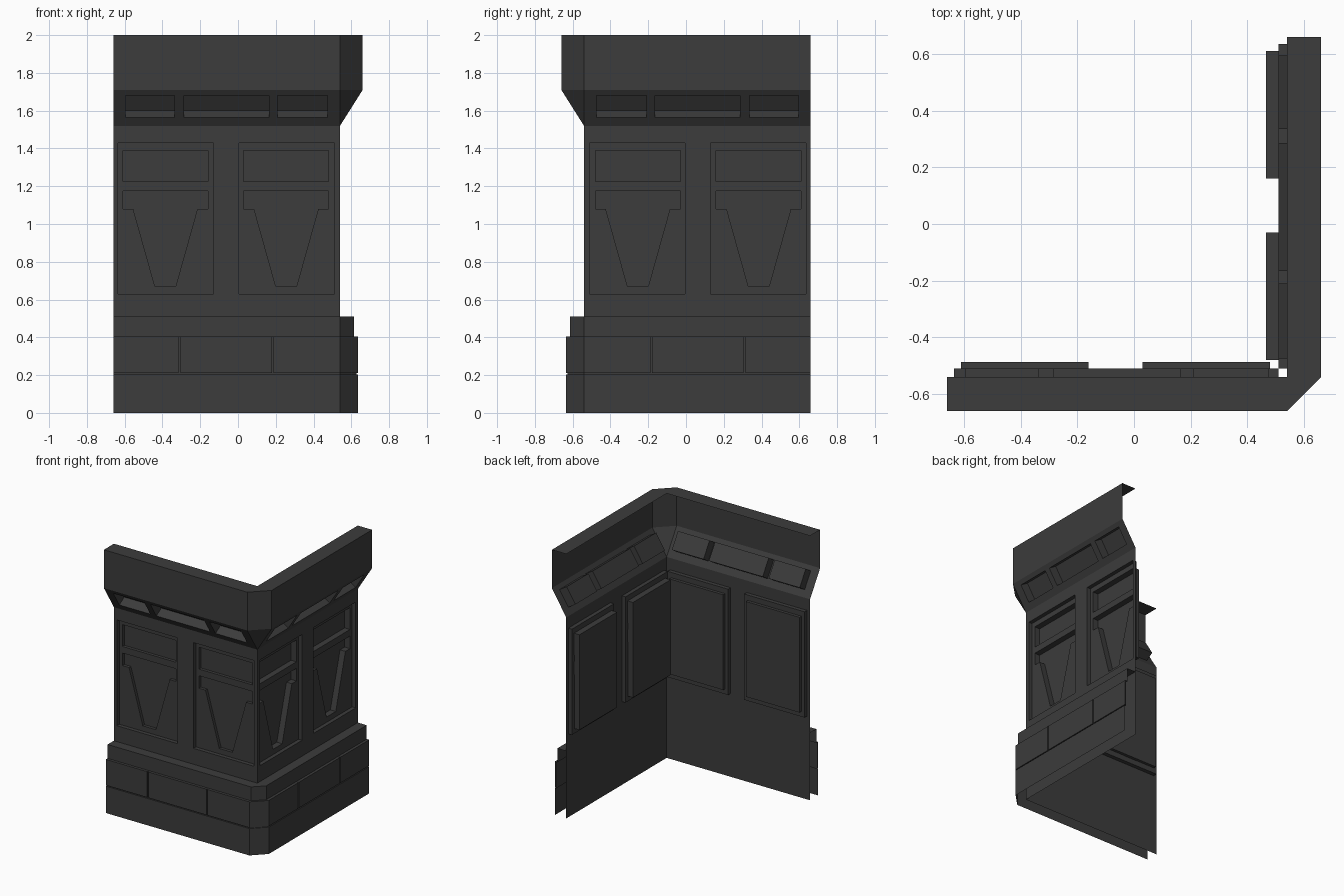
import bpy, bmesh
from mathutils import Vector

if "Cube" in bpy.data.objects:
    bpy.data.objects.remove(bpy.data.objects["Cube"])

W = 0.54      # wall face distance from the centre
END = -0.66   # open end of each wall

mat = bpy.data.materials.new("dark_grey")
mat.diffuse_color = (0.045, 0.045, 0.045, 1)
mat.use_nodes = True
mat.node_tree.nodes["Principled BSDF"].inputs["Base Color"].default_value = mat.diffuse_color

# The front wall is modelled directly; the right wall is its diagonal mirror
front = lambda p: Vector(p)
right = lambda p: Vector((-p[1], -p[0], p[2]))


def finish(name, bm):
    bmesh.ops.remove_doubles(bm, verts=bm.verts[:], dist=0.0005)
    bmesh.ops.recalc_face_normals(bm, faces=bm.faces[:])
    me = bpy.data.meshes.new(name)
    bm.to_mesh(me)
    bm.free()
    me.materials.append(mat)
    ob = bpy.data.objects.new(name, me)
    bpy.context.collection.objects.link(ob)


def rect(x0, x1, z0, z1):
    return [(x0, z0), (x1, z0), (x1, z1), (x0, z1)]


def sheet(bm, place, outer, holes=()):
    """Flat sheet with polygon holes."""
    edges = []
    for loop in [outer, *holes]:
        vs = [bm.verts.new(place(u, v)) for u, v in loop]
        edges += [bm.edges.new((a, b)) for a, b in zip(vs, vs[1:] + vs[:1])]
    o = place(0, 0)
    n = (place(1, 0) - o).cross(place(0, 1) - o).normalized()
    bmesh.ops.triangle_fill(bm, use_beauty=True, edges=edges, normal=n)


def sides(bm, place, loop, d0, d1):
    """Side walls of a recess between two depths."""
    for a, b in zip(loop, loop[1:] + loop[:1]):
        bm.faces.new([bm.verts.new(place(*p, d)) for p, d in
                      ((a, d0), (b, d0), (b, d1), (a, d1))])


def corner_path(x0):
    """Plan line at offset d, round the chamfered corner."""
    return lambda d: [(x0, -W - d), (W, -W - d), (W + d, -W), (W + d, -x0)]


def sweep(bm, profile, path, caps=False):
    rows = [[bm.verts.new((*p, z)) for p in path(d)] for d, z in profile]
    for r, s in zip(rows, rows[1:]):
        for i in range(len(r) - 1):
            quad = []
            for v in (r[i], r[i + 1], s[i + 1], s[i]):
                if all((v.co - q.co).length > 1e-5 for q in quad):
                    quad.append(v)
            if len(quad) > 2:
                bm.faces.new(quad)
    if caps:
        for k in (0, -1):
            bm.faces.new([r[k] for r in rows])


# Parapet with flat top
bm = bmesh.new()
sweep(bm, [(0, 2), (0.12, 2), (0.12, 1.71)], corner_path(END))
finish("parapet", bm)

# Sloping corbel with three sunken panels per side
bm = bmesh.new()
bm.faces.new([bm.verts.new(p) for p in
              ((W, -W, 1.52), (W + 0.12, -W, 1.71), (W, -W - 0.12, 1.71))])
panels = [rect(a, b, 1.565, 1.68) for a, b in
          ((-0.595, -0.335), (-0.285, 0.165), (0.21, 0.475))]
for side in (front, right):
    def slope(u, v, d=0, side=side):
        return side((u, -W - (v - 1.52) * 0.12 / 0.19 + 0.845 * d, v + 0.53 * d))
    sheet(bm, slope, rect(END, W, 1.52, 1.71), panels)
    for p in panels:
        sides(bm, slope, p, 0, 0.07)
        sheet(bm, lambda u, v: slope(u, v, 0.07), p)
finish("corbel", bm)

# Wall faces, with two sunken frames holding a window and a funnel recess
frames = (-0.635, 0.005)
for side, name, deep in ((front, "front_wall", 0.053), (right, "right_wall", 0.075)):
    bm = bmesh.new()

    def place(u, v, d=0):
        return side((u, -W + d, v))

    outlines = [rect(x, x + 0.505, 0.63, 1.43) for x in frames]
    sheet(bm, place, rect(END, W, 0, 1.52), outlines)
    for x, outline in zip(frames, outlines):
        window = rect(x + 0.025, x + 0.475, 1.225, 1.39)
        c, z = x + 0.25, 1.08
        half = [(0.055, 0.67), (0.17, z), (0.225, z), (0.225, 1.175)]
        funnel = [(c + a, h) for a, h in half] + [(c - a, h) for a, h in half[::-1]]
        back = rect(x + 0.025, x + 0.475, 0.67, 1.39)
        sides(bm, place, outline, 0, 0.03)
        sheet(bm, lambda u, v: place(u, v, 0.03), outline, [window, funnel])
        for hole in (window, funnel):
            sides(bm, place, hole, 0.03, deep)
        sides(bm, place, back, 0.032, deep)
        sheet(bm, lambda u, v: place(u, v, deep), back)
    finish(name, bm)

# Plinth shell, open underneath and at the ends
bm = bmesh.new()
sweep(bm, [(0, 0.51), (0.075, 0.51), (0.075, 0.405), (0.087, 0.405), (0.087, 0.203),
           (0.096, 0.203), (0.096, 0)], corner_path(END))
finish("plinth", bm)

# Brick course: two straight bricks per side and one round the corner
brick = [(0.087, 0.405), (0.096, 0.405), (0.096, 0.21), (0.087, 0.21)]
bm = bmesh.new()
sweep(bm, brick, corner_path(0.189), True)
for x0, x1 in ((END, -0.315), (-0.305, 0.181)):
    sweep(bm, brick, lambda d: [(x0, -W - d), (x1, -W - d)], True)
    sweep(bm, brick, lambda d: [(W + d, -x1), (W + d, -x0)], True)
finish("brick_course", bm)
